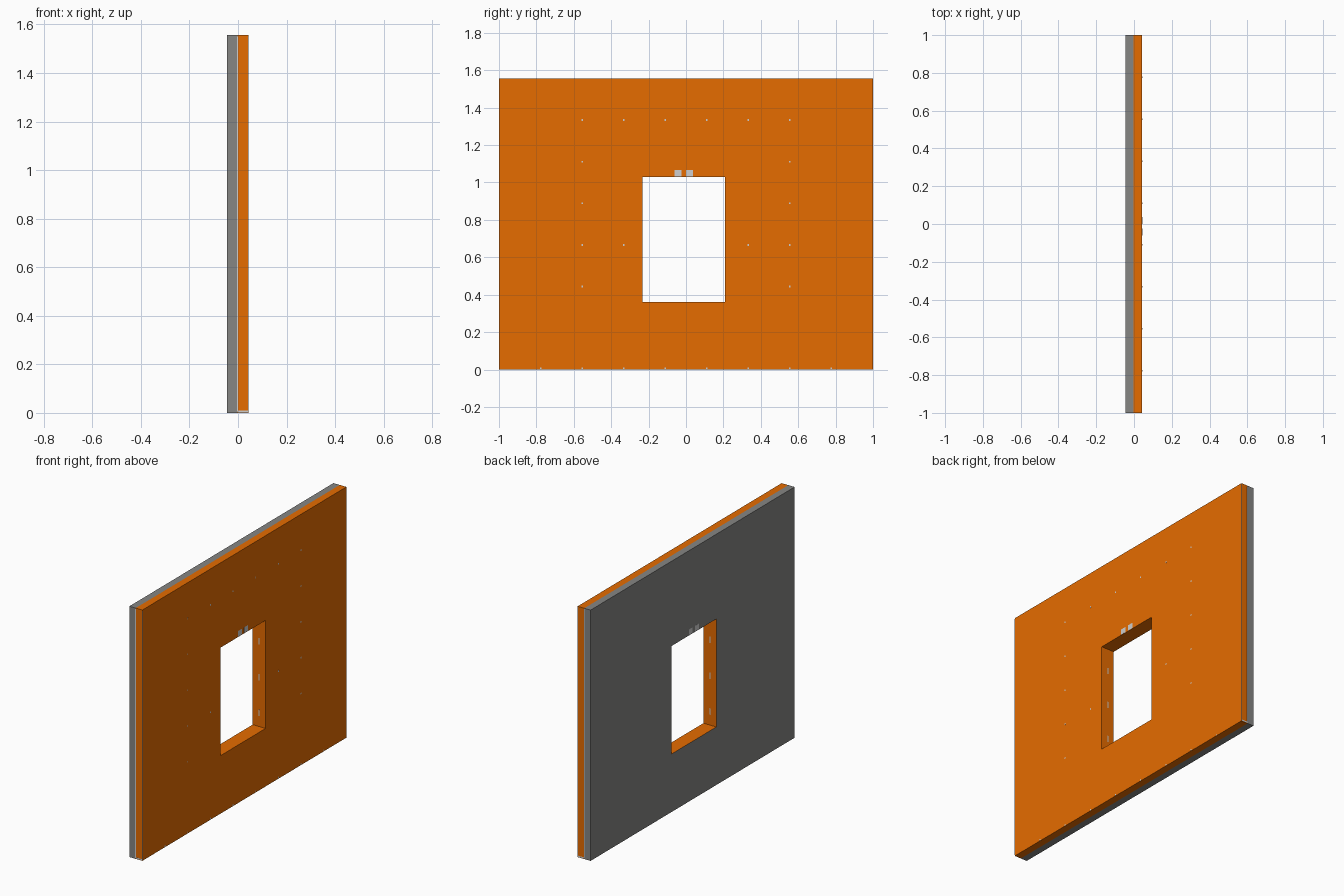
import bpy, bmesh

if "Cube" in bpy.data.objects:
    bpy.data.objects.remove(bpy.data.objects["Cube"])

H = 1.556                                    # wall height
BACK, FRONT = -0.045, 0.0435                 # x of the two broad faces
HOLE = (-0.233, 0.208, 0.36, 1.03)           # opening: y0, y1, z0, z1
STEP = 2 / 9                                 # panel joint spacing


def material(name, rgb):
    m = bpy.data.materials.new(name)
    m.diffuse_color = (*rgb, 1)
    m.use_nodes = True
    m.node_tree.nodes["Principled BSDF"].inputs["Base Color"].default_value = m.diffuse_color
    return m


ORANGE = material("orange", (0.79, 0.149, 0.0))
GREY = material("grey", (0.237, 0.237, 0.230))
LIGHT = material("light grey", (0.62, 0.62, 0.62))


def finish(name, bm, mats):
    bmesh.ops.recalc_face_normals(bm, faces=bm.faces)
    me = bpy.data.meshes.new(name)
    bm.to_mesh(me)
    bm.free()
    for m in mats:
        me.materials.append(m)
    ob = bpy.data.objects.new(name, me)
    bpy.context.collection.objects.link(ob)
    return ob


def wall_layer(name, x0, x1, mats):
    """Slab with a rectangular opening; opening sides take the last material."""
    bm = bmesh.new()
    rects = [(-1, 1, 0, H), HOLE]
    v = [[[bm.verts.new((x, r[a], r[b])) for a, b in ((0, 2), (1, 2), (1, 3), (0, 3))]
          for r in rects] for x in (x0, x1)]
    for i in range(4):
        j = (i + 1) % 4
        for side in v:                       # broad faces
            bm.faces.new((side[0][i], side[0][j], side[1][j], side[1][i]))
        for k in (0, 1):                     # outer edge and opening
            f = bm.faces.new((v[0][k][i], v[0][k][j], v[1][k][j], v[1][k][i]))
            f.material_index = k * (len(mats) - 1)
    return finish(name, bm, mats)


def plates(name, centres, size, mat):
    """One object of equal small boxes."""
    bm = bmesh.new()
    for c in centres:
        for p in bmesh.ops.create_cube(bm, size=1)["verts"]:
            p.co = [c[i] + p.co[i] * size[i] for i in range(3)]
    return finish(name, bm, [mat])


# Two layers, opening lined in orange throughout
wall_layer("grey_layer", BACK, -0.002, [GREY, ORANGE])
wall_layer("orange_layer", -0.002, FRONT, [ORANGE])

# Fine pale seams around the orange ends
ends = (-1, 1)
plates("inner_seams", [(-0.002, y, H / 2) for y in ends], (0.006, 0.0006, H - 0.01), LIGHT)
plates("outer_seams", [(FRONT - 0.0015, y, H / 2) for y in ends], (0.003, 0.0006, H - 0.01), LIGHT)
plates("bottom_seams", [(0.02, y, 0.006) for y in ends], (0.042, 0.0006, 0.008), LIGHT)

# Small pale marks above the opening, on both faces
plates("opening_marks", [(x, y, 1.05) for x in (BACK, FRONT) for y in (-0.042, 0.018)],
       (0.0006, 0.038, 0.035), LIGHT)

# Pale specks at panel joints: top row, outer columns, middle row, foot row
joints = [(k, 6) for k in (0.5, 1.5, 2.5)]
joints += [(2.5, r) for r in (2, 3, 4, 5)] + [(1.5, 3)]
joints += [(k, 0.03) for k in (0.5, 1.5, 2.5, 3.5)]
plates("joint_specks", [(FRONT, s * k * STEP, r * STEP) for k, r in joints for s in (-1, 1)],
       (0.0006, 0.008, 0.01), LIGHT)

# Pale ticks down both sides of the opening
plates("opening_ticks", [(-0.002, y, r * STEP) for y in HOLE[:2] for r in (2, 3, 4)],
       (0.008, 0.0006, 0.04), LIGHT)
